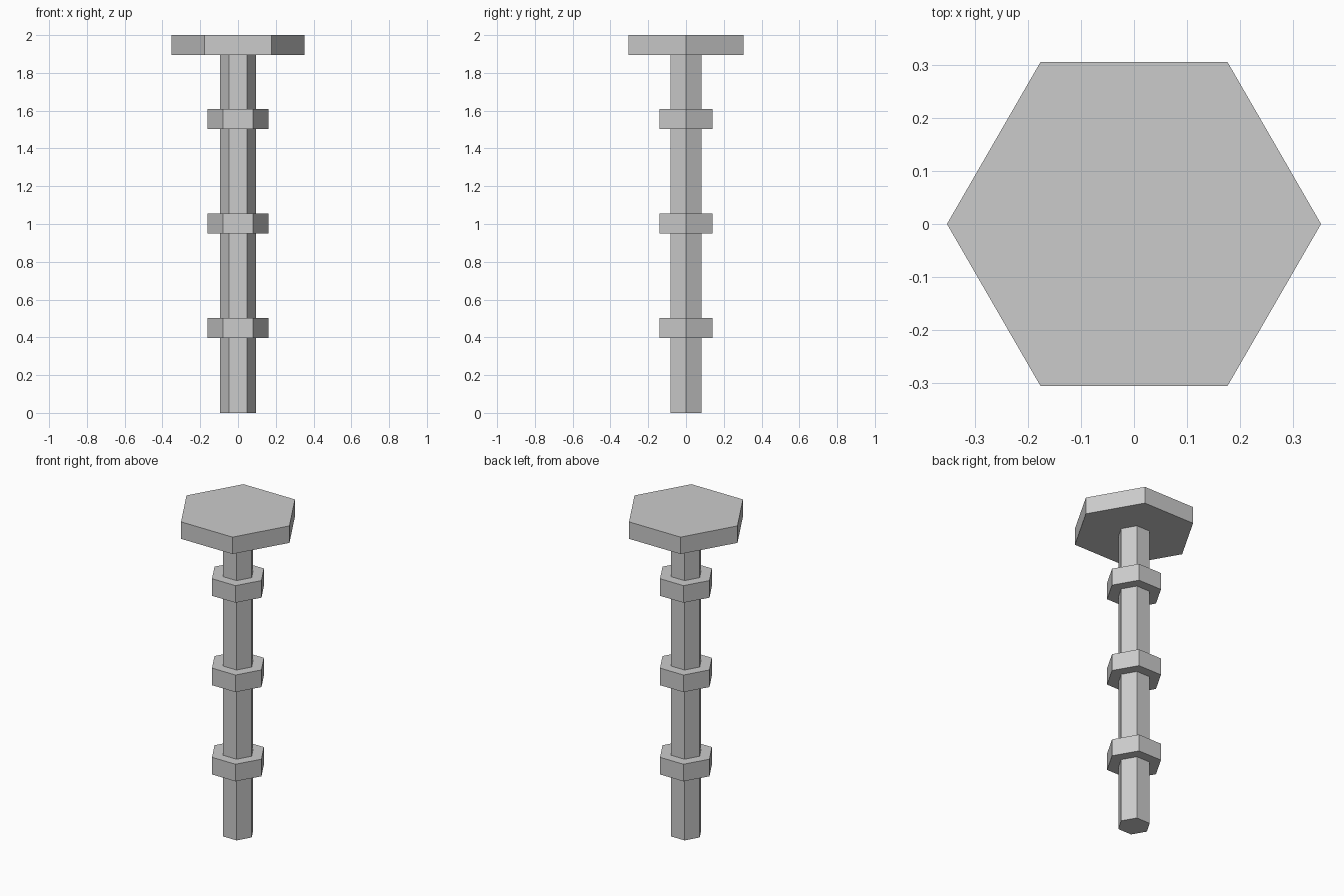
import bpy, bmesh, math

if "Cube" in bpy.data.objects:
    bpy.data.objects.remove(bpy.data.objects["Cube"])

grey = bpy.data.materials.new("plain grey")
grey.diffuse_color = (0.6, 0.6, 0.6, 1)
grey.use_nodes = True
grey.node_tree.nodes["Principled BSDF"].inputs["Base Color"].default_value = grey.diffuse_color


def hex_prism(name, radius, z0, z1):
    """Six-sided prism with corners on the x axis."""
    bm = bmesh.new()
    ring = [bm.verts.new((radius * math.cos(i * math.pi / 3),
                          radius * math.sin(i * math.pi / 3), z0)) for i in range(6)]
    base = bm.faces.new(ring)
    top = bmesh.ops.extrude_face_region(bm, geom=[base], use_keep_orig=True)["geom"]
    for v in top:
        if isinstance(v, bmesh.types.BMVert):
            v.co.z = z1
    bmesh.ops.recalc_face_normals(bm, faces=bm.faces)
    mesh = bpy.data.meshes.new(name)
    bm.to_mesh(mesh)
    bm.free()
    mesh.materials.append(grey)
    obj = bpy.data.objects.new(name, mesh)
    bpy.context.collection.objects.link(obj)


# Shaft and wide head plate
hex_prism("shaft", 0.094, 0, 1.895)
hex_prism("head_plate", 0.353, 1.895, 2.0)

# Three evenly spaced collars
for label, z in (("lower", 0.45), ("middle", 1.003), ("upper", 1.557)):
    hex_prism(label + "_collar", 0.161, z - 0.053, z + 0.053)
